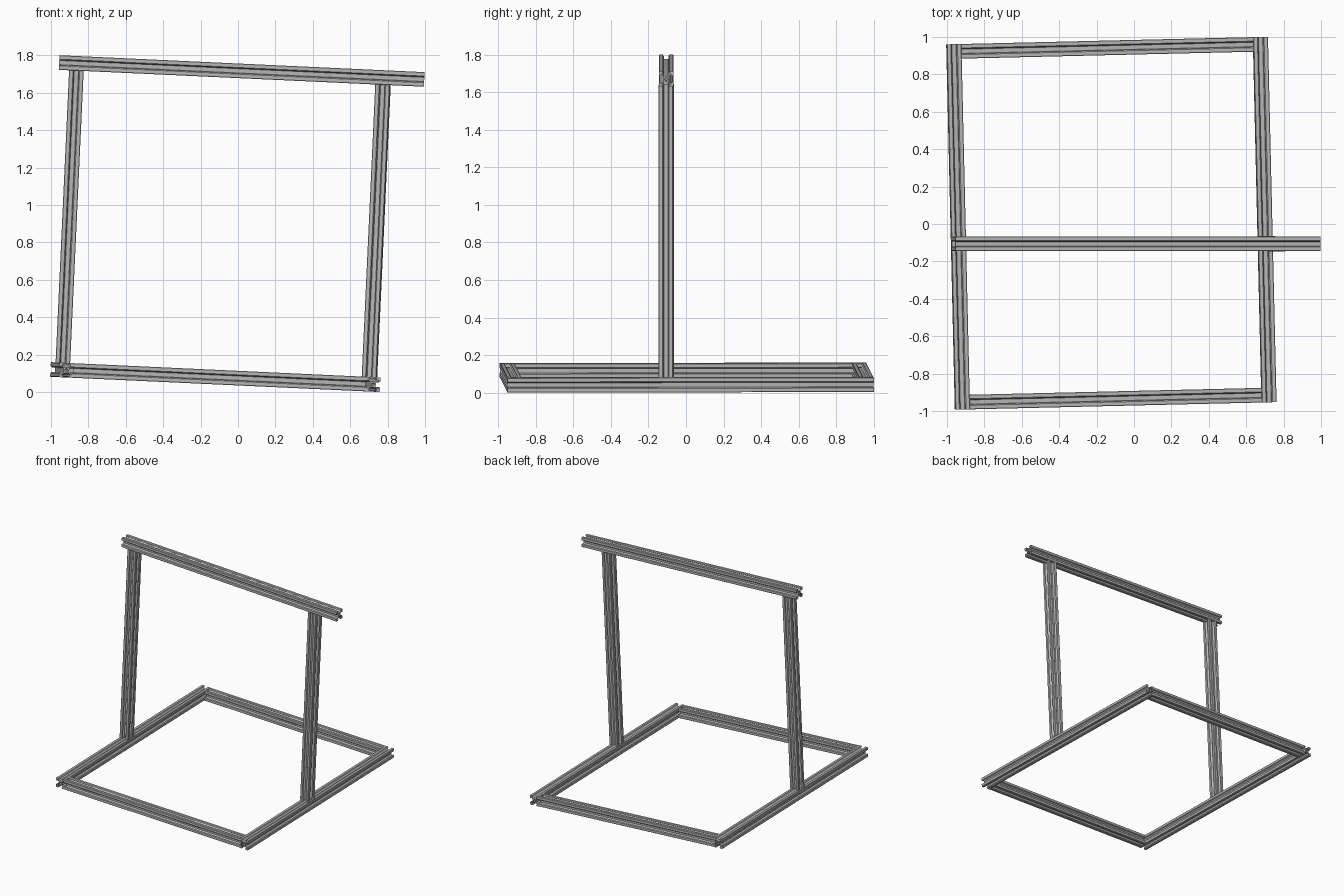
import bpy, bmesh, math
from mathutils import Matrix, Vector

if "Cube" in bpy.data.objects:
    bpy.data.objects.remove(bpy.data.objects["Cube"])

MM = 1.954 / 500          # the long bars are 500 mm, the short ones 400 mm
LONG, SHORT, H = 500 * MM, 400 * MM, 10 * MM
TILT, TWIST = math.radians(2.65), math.radians(1.35)

metal = bpy.data.materials.new("aluminium_grey")
metal.diffuse_color = (0.47, 0.47, 0.47, 1)
metal.use_nodes = True
metal.node_tree.nodes["Principled BSDF"].inputs["Base Color"].default_value = metal.diffuse_color

# One side of the slotted section (mm): chamfered corner, V mouth, T cavity, core
SIDE = [(-9.3, 10), (-4.58, 10), (-3.1, 8.2), (-5.5, 8.2), (-5.5, 6.56), (-2.84, 3.9),
        (2.84, 3.9), (5.5, 6.56), (5.5, 8.2), (3.1, 8.2), (4.58, 10), (9.3, 10)]


def bar(name, length, matrix):
    """Slotted bar along local z, centred on its origin."""
    bm = bmesh.new()
    outer = []
    for k in range(4):
        turn = Matrix.Rotation(-k * math.pi / 2, 3, 'Z')
        outer += [turn @ Vector((x, y, 0)) for x, y in SIDE]
    hole = [Vector((2.1 * math.cos(a), 2.1 * math.sin(a), 0))
            for a in (i * math.tau / 16 for i in range(16))]
    edges = []
    for loop in (outer, hole):
        vs = [bm.verts.new((p.x * MM, p.y * MM, -length / 2)) for p in loop]
        edges += [bm.edges.new((vs[i], vs[i - 1])) for i in range(len(vs))]
    bmesh.ops.triangle_fill(bm, edges=edges, use_beauty=True, use_dissolve=False)
    ext = bmesh.ops.extrude_face_region(bm, geom=bm.faces[:], use_keep_orig=True)
    top = [g for g in ext["geom"] if isinstance(g, bmesh.types.BMVert)]
    bmesh.ops.translate(bm, vec=(0, 0, length), verts=top)
    bmesh.ops.recalc_face_normals(bm, faces=bm.faces[:])
    mesh = bpy.data.meshes.new(name)
    bm.to_mesh(mesh)
    bm.free()
    mesh.materials.append(metal)
    ob = bpy.data.objects.new(name, mesh)
    ob.matrix_world = matrix
    bpy.context.collection.objects.link(ob)


T = Matrix.Translation
frame = T((-0.121, 0.004, 0.080)) @ Matrix.Rotation(TILT, 4, 'Y')
base = frame @ Matrix.Rotation(TWIST, 4, 'Z')
along_x = Matrix.Rotation(math.pi / 2, 4, 'Y')
along_y = Matrix.Rotation(math.pi / 2, 4, 'X')

# Base rectangle, slightly twisted against the gantry
half_x, half_y = SHORT / 2 + H, LONG / 2 - H
for s, side, end in ((-1, "left", "front"), (1, "right", "back")):
    bar(side + "_base_rail", LONG, base @ T((s * half_x, 0, 0)) @ along_y)
    bar(end + "_base_rail", SHORT, base @ T((0, s * half_y, 0)) @ along_x)

# Uprights standing on the side rails, and the crossbar on top
V = -0.11
bar("left_post", SHORT, frame @ T((-0.818, V, H + SHORT / 2)))
bar("right_post", SHORT, frame @ T((0.823, V, H + SHORT / 2))
    @ Matrix.Rotation(math.radians(-4), 4, 'Z'))
bar("top_crossbar", LONG, frame @ T((0.065, V, 2 * H + SHORT)) @ along_x)
